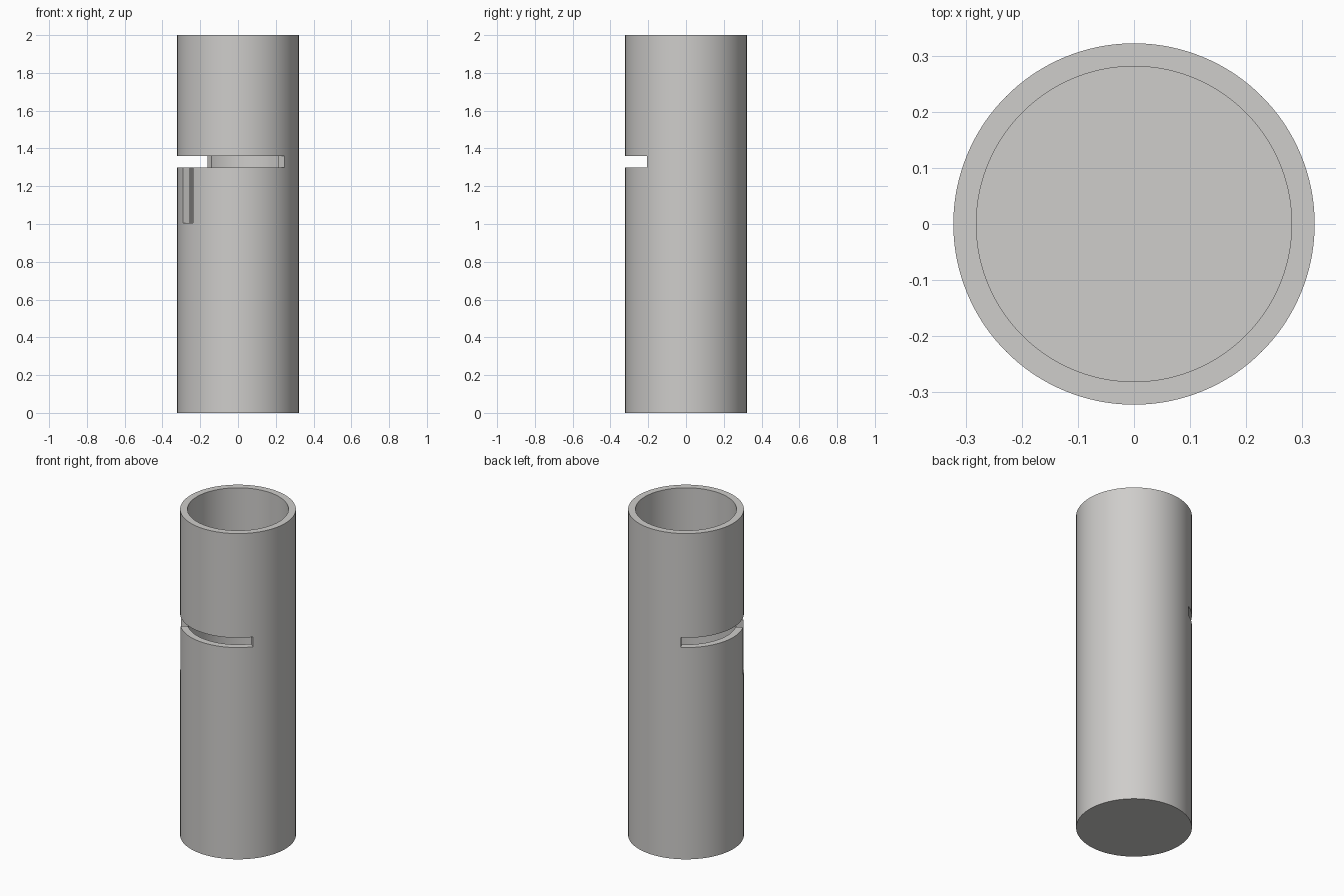
import bpy, bmesh, math

if "Cube" in bpy.data.objects:
    bpy.data.objects.remove(bpy.data.objects["Cube"])

R_OUT, R_IN, FLOOR = 0.322, 0.281, 0.04
STEP = 2.5                                  # degrees per segment
N = int(360 / STEP)
LEVELS = [0.0, 1.005, 1.30, 1.36, 2.0]      # heights of the wall bands

metal = bpy.data.materials.new("light_grey")
metal.diffuse_color = (0.62, 0.61, 0.595, 1)
metal.use_nodes = True
metal.node_tree.nodes["Principled BSDF"].inputs["Base Color"].default_value = metal.diffuse_color


def solid(i, k):
    """True where the wall is present in segment i of band k."""
    if not 0 <= k < len(LEVELS) - 1:
        return False
    a = (i % N + 0.5) * STEP
    if k == 2:                              # long horizontal slot
        return not 120 < a < 320
    if k == 1:                              # short vertical slot below it
        return not 205 < a < 222.5
    return True


bm = bmesh.new()


def ring(radius, z):
    return [bm.verts.new((radius * math.cos(math.radians(i * STEP)),
                          radius * math.sin(math.radians(i * STEP)), z))
            for i in range(N)]


outer = [ring(R_OUT, z) for z in LEVELS]
inner = [ring(R_IN, max(z, FLOOR)) for z in LEVELS]

# Tube wall with the slots left open and their edges closed
for k in range(len(LEVELS) - 1):
    for i in range(N):
        if not solid(i, k):
            continue
        j = (i + 1) % N
        bm.faces.new((outer[k][i], outer[k][j], outer[k + 1][j], outer[k + 1][i]))
        bm.faces.new((inner[k][j], inner[k][i], inner[k + 1][i], inner[k + 1][j]))
        if not solid(i, k + 1):
            t = k + 1
            bm.faces.new((outer[t][i], outer[t][j], inner[t][j], inner[t][i]))
        if k > 0 and not solid(i, k - 1):
            bm.faces.new((outer[k][j], outer[k][i], inner[k][i], inner[k][j]))
        if not solid(i - 1, k):
            bm.faces.new((outer[k][i], outer[k + 1][i], inner[k + 1][i], inner[k][i]))
        if not solid(i + 1, k):
            bm.faces.new((outer[k][j], inner[k][j], inner[k + 1][j], outer[k + 1][j]))

# Closed bottom: underside and inside floor
bm.faces.new(outer[0][::-1])
bm.faces.new(inner[0])

bmesh.ops.delete(bm, geom=[v for v in bm.verts if not v.link_faces], context='VERTS')
mesh = bpy.data.meshes.new("slotted_tube")
bm.to_mesh(mesh)
bm.free()
mesh.materials.append(metal)
tube = bpy.data.objects.new("slotted_tube", mesh)
bpy.context.collection.objects.link(tube)
bpy.context.view_layer.objects.active = tube
tube.select_set(True)
bpy.ops.object.shade_smooth_by_angle(angle=math.radians(30))
